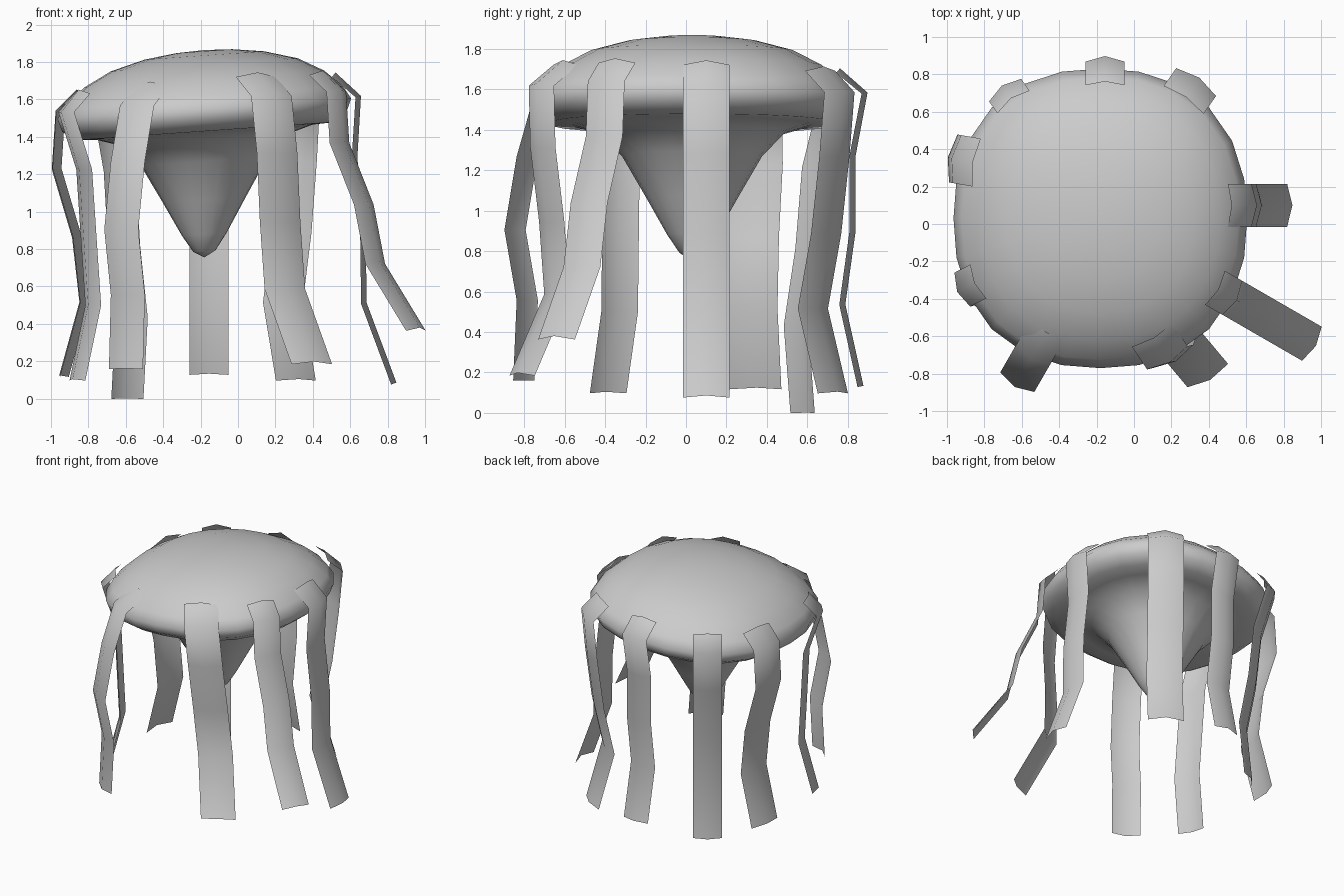
import bpy
import math
from mathutils import Vector

if "Cube" in bpy.data.objects:
    bpy.data.objects.remove(bpy.data.objects["Cube"])

CX, CY = -0.18, 0.03      # centre of the bell
SEG = 24


def make_object(name, verts, faces, angle):
    mesh = bpy.data.meshes.new(name)
    mesh.from_pydata(verts, [], faces)
    mesh.update()
    ob = bpy.data.objects.new(name, mesh)
    bpy.context.collection.objects.link(ob)
    bpy.ops.object.select_all(action='DESELECT')
    ob.select_set(True)
    bpy.context.view_layer.objects.active = ob
    bpy.ops.object.shade_smooth_by_angle(angle=math.radians(angle))
    return ob


def bell():
    # lathe profile (radius, height): dome, rounded rim, flared cone below
    profile = [(0.15, 1.858), (0.32, 1.835), (0.5, 1.785), (0.64, 1.71),
               (0.74, 1.62), (0.785, 1.55), (0.76, 1.48), (0.69, 1.43),
               (0.58, 1.425), (0.45, 1.385), (0.34, 1.27), (0.22, 1.06),
               (0.12, 0.88), (0.06, 0.79)]
    verts, faces = [], []
    for r, z in profile:
        # squarish plan on the dome, round on the cone
        n = 2 + 0.3 * min(1, r / 0.7)
        for i in range(SEG):
            a = 2 * math.pi * i / SEG
            c, s = math.cos(a), math.sin(a)
            k = r / (abs(c) ** n + abs(s) ** n) ** (1 / n)
            # slight sideways tilt
            verts.append((CX + k * c, CY + k * s * 1.02, z + 0.07 * k * c))
    rows = len(profile)
    for j in range(rows - 1):
        for i in range(SEG):
            i2 = (i + 1) % SEG
            faces.append((j * SEG + i, (j + 1) * SEG + i,
                          (j + 1) * SEG + i2, j * SEG + i2))
    top = len(verts)
    verts += [(CX, CY, 1.864), (CX, CY, 0.755)]
    last = (rows - 1) * SEG
    for i in range(SEG):
        i2 = (i + 1) % SEG
        faces.append((top, i, i2))
        faces.append((top + 1, last + i2, last + i))
    make_object("bell", verts, faces, 80)


def tentacle(name, x, y, heading, z_top, z_end, reach, sway=0.0, width=0.21):
    """Thin bowed ribbon: reach = distances along the heading going down."""
    h = math.radians(heading)
    out = Vector((math.cos(h), math.sin(h), 0))
    side = Vector((-math.sin(h), math.cos(h), 0))
    levels = (0, 0.07, 0.27, 0.51, 0.74, 1)
    path = []
    for t, d in zip(levels, reach):
        p = Vector((x, y, z_top + (z_end - z_top) * t))
        path.append(p + out * d + side * sway * t)
    verts, faces = [], []
    for i, p in enumerate(path):
        tangent = path[min(i + 1, 5)] - path[max(i - 1, 0)]
        normal = side.cross(tangent).normalized()
        if normal.dot(out + Vector((0, 0, 0.3))) < 0:
            normal.negate()
        verts += [p - side * width / 2 - normal * 0.012, p + normal * 0.018,
                  p + side * width / 2 - normal * 0.012]
    for i in range(5):
        for k in range(2):
            a = i * 3 + k
            faces.append((a, a + 3, a + 4, a + 1))
    make_object(name, verts, faces, 80)


bell()

# ring of nine hanging ribbons
tentacle("right_tentacle", 0.51, 0.1, 0, 1.73, 0.08,
         (0, 0.13, 0.11, 0.155, 0.16, 0.32), width=0.23)
tentacle("right_front_tentacle", 0.44, -0.345, -30, 1.74, 0.37,
         (0, 0.11, 0.13, 0.28, 0.35, 0.60))
tentacle("front_right_tentacle", 0.1, -0.6, -60, 1.73, 0.19,
         (0, 0.15, 0.16, 0.13, 0.12, 0.34), sway=0.15, width=0.25)
tentacle("front_left_tentacle", -0.465, -0.57, 240, 1.68, 0.16,
         (0, 0.16, 0.26, 0.33, 0.26, 0.28))
tentacle("left_front_tentacle", -0.84, -0.31, 205, 1.64, 0.1,
         (0, 0.1, 0.0, -0.02, -0.04, 0.06), sway=0.06, width=0.2)
tentacle("left_back_tentacle", -0.85, 0.33, 170, 1.64, 0.12,
         (0, 0.11, 0.13, 0.02, -0.02, 0.09), width=0.26)
tentacle("back_left_tentacle", -0.65, 0.66, 125, 1.66, 0.0,
         (0, 0.08, -0.02, -0.06, -0.13, -0.09))
tentacle("back_tentacle", -0.155, 0.75, 90, 1.69, 0.13,
         (0, 0.13, 0.07, 0.07, 0.02, 0.11))
tentacle("back_right_tentacle", 0.27, 0.67, 55, 1.70, 0.1,
         (0, 0.12, 0.09, 0.04, -0.04, 0.08), width=0.26)
